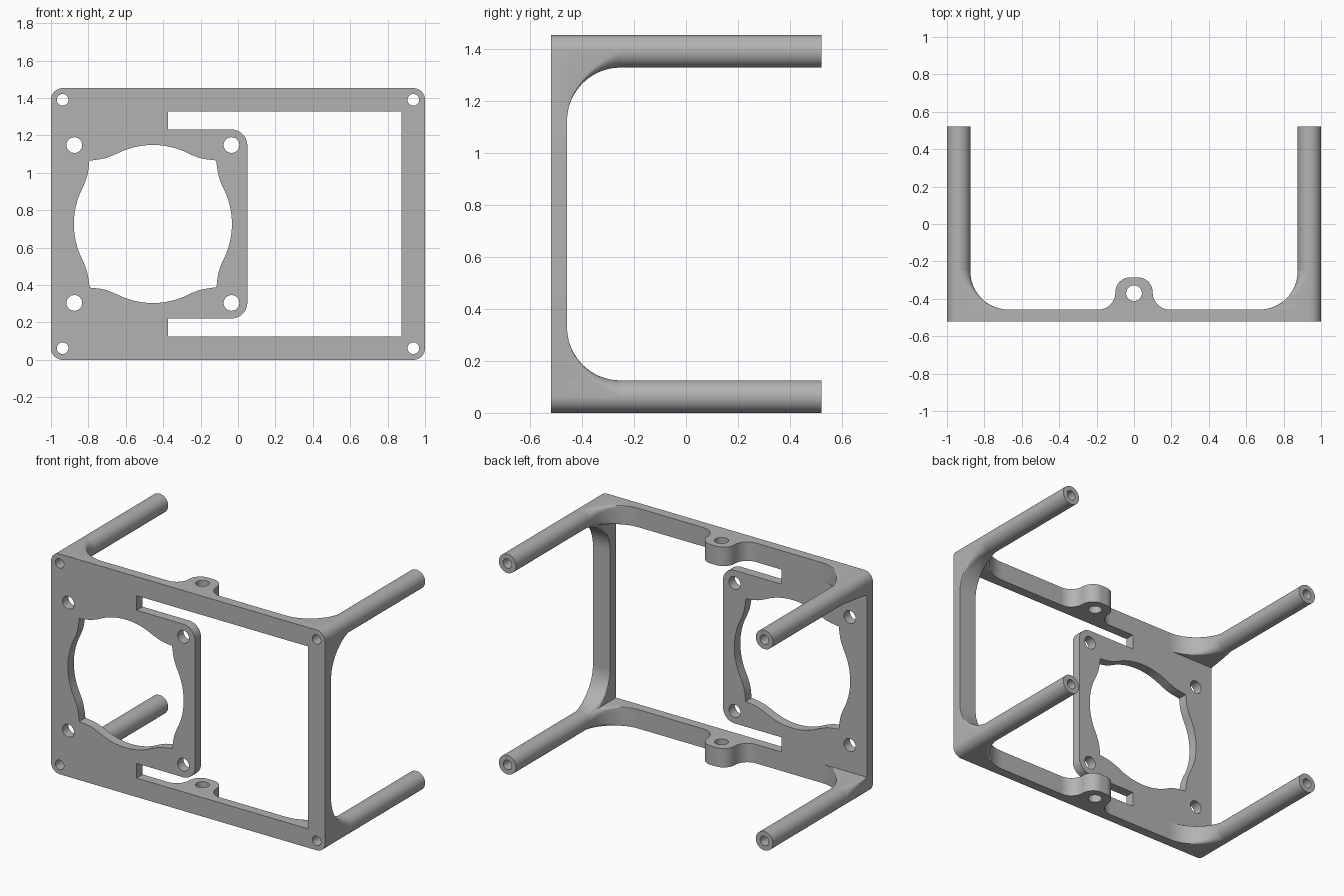
import bpy, bmesh
from math import sin, cos, pi, radians
from mathutils import Vector

if "Cube" in bpy.data.objects:
    bpy.data.objects.remove(bpy.data.objects["Cube"], do_unlink=True)

H = 0.0625                      # leg radius, also the plate thickness
TOP = 1.453                     # overall height
FRONT, BACK = -0.52, 0.522
FACE = FRONT + H                # rear face of the plate
R = 0.205                       # blend radius between legs and plate
BORE = 0.031

grey = bpy.data.materials.new("satin grey")
grey.use_nodes = True
grey.diffuse_color = (0.45, 0.45, 0.45, 1)
grey.node_tree.nodes["Principled BSDF"].inputs["Base Color"].default_value = (0.45, 0.45, 0.45, 1)


def arc(cx, cy, r, a0, a1, n=10):
    steps = [radians(a0 + (a1 - a0) * i / n) for i in range(n + 1)]
    return [(cx + r * cos(a), cy + r * sin(a)) for a in steps]


def circle(cx, cy, r, n=40):
    return arc(cx, cy, r, 0, 360, n)[:-1]


def finish(obj):
    """Weld, orient, smooth and colour a mesh object."""
    bm = bmesh.new()
    bm.from_mesh(obj.data)
    bmesh.ops.remove_doubles(bm, verts=bm.verts, dist=1e-5)
    bmesh.ops.recalc_face_normals(bm, faces=bm.faces)
    bm.to_mesh(obj.data)
    bm.free()
    obj.data.materials.clear()
    obj.data.materials.append(grey)
    obj.data.shade_smooth()
    obj.data.set_sharp_from_angle(angle=radians(30))


def new_object(name, data):
    obj = bpy.data.objects.new(name, data)
    bpy.context.collection.objects.link(obj)
    return obj


def baked(obj):
    bpy.context.view_layer.update()
    return bpy.data.meshes.new_from_object(obj.evaluated_get(bpy.context.evaluated_depsgraph_get()))


def extrude(name, loops, depth, location, upright=True):
    """Extrude an outline with holes; upright outlines lie in x-z."""
    curve = bpy.data.curves.new(name, "CURVE")
    curve.dimensions = "2D"
    curve.fill_mode = "BOTH"
    curve.extrude = depth / 2
    for loop in loops:
        spline = curve.splines.new("POLY")
        spline.points.add(len(loop) - 1)
        for point, (x, y) in zip(spline.points, loop):
            point.co = (x, y, 0, 1)
        spline.use_cyclic_u = True
    temp = new_object(name + "_outline", curve)
    mesh = baked(temp)
    bpy.data.objects.remove(temp)
    bpy.data.curves.remove(curve)
    obj = new_object(name, mesh)
    obj.location = location
    if upright:
        obj.rotation_euler.x = pi / 2
    finish(obj)
    return obj


def rounded_rect(x0, y0, x1, y1, radii):
    """Rounded rectangle, radii counter-clockwise from the lower left."""
    a, b, c, d = radii
    return (arc(x0 + a, y0 + a, a, 180, 270) + arc(x1 - b, y0 + b, b, 270, 360)
            + arc(x1 - c, y1 - c, c, 0, 90) + arc(x0 + d, y1 - d, d, 90, 180))


# Front plate with frame window, fan opening and screw holes
outer = rounded_rect(-1, 0, 1, TOP, [H] * 4)
mid = TOP / 2
r = 0.085
window = ([(-0.375, 0.125), (0.875, 0.125), (0.875, TOP - 0.125), (-0.375, TOP - 0.125),
           (-0.375, mid + 0.505)]
          + arc(0.05 - r, mid + 0.505 - r, r, 90, 0)
          + arc(0.05 - r, mid - 0.505 + r, r, 0, -90)
          + [(-0.375, mid - 0.505)])

FAN_X = -0.455
flank = [(0.338, 0.34), (0.29, 0.345), (0.25, 0.353), (0.205, 0.37)]
side = flank + arc(0, 0, 0.4225, 67, 113, 24) + [(-x, y) for x, y in reversed(flank[1:])]
opening = []
for k in range(4):
    c, s = round(cos(k * pi / 2)), round(sin(k * pi / 2))
    opening += [(FAN_X + x * c - y * s, mid + x * s + y * c) for x, y in side]

corners = [(sx * (1 - H), z) for sx in (-1, 1) for z in (H, TOP - H)]
holes = [circle(x, z, BORE) for x, z in corners]
holes += [circle(FAN_X + sx * 0.42, mid + sz * 0.422, 0.042) for sx in (-1, 1) for sz in (-1, 1)]
extrude("front_plate", [outer, window, opening] + holes, H, (0, FRONT + H / 2, 0))


def blend(name, cx, cz, along, across, bore):
    """Curved gusset that flares from a round leg into the plate."""
    bm = bmesh.new()
    rings = []
    steps = 20
    for i in range(steps + 1):
        t = i / steps
        reach = R * (1 - cos(t * pi / 2))
        y = FACE + R * (1 - sin(t * pi / 2))
        soft = H * max(0.01, (1 - t) ** 2)
        section = rounded_rect(-H, -H, H + reach, H, [H, soft, soft, soft])
        rings.append([bm.verts.new(Vector((cx, y, cz)) + along * u + across * v) for u, v in section])
    for a, b in zip(rings, rings[1:]):
        for j in range(len(a)):
            k = (j + 1) % len(a)
            bm.faces.new((a[j], a[k], b[k], b[j]))
    bm.faces.new(rings[0])
    bm.faces.new(rings[-1])
    bmesh.ops.recalc_face_normals(bm, faces=bm.faces)
    mesh = bpy.data.meshes.new(name)
    bm.to_mesh(mesh)
    bm.free()
    obj = new_object(name, mesh)
    cut = obj.modifiers.new("bore", "BOOLEAN")
    cut.operation = "DIFFERENCE"
    cut.solver = "EXACT"
    cut.object = bore
    result = baked(obj)
    obj.modifiers.clear()
    obj.data = result
    finish(obj)


# Hollow legs and the gussets at their roots
for x, z in corners:
    tag = ("left" if x > 0 else "right") + ("_top" if z > mid else "_bottom")
    length = BACK - FACE
    extrude("leg_" + tag, [circle(0, 0, H), circle(0, 0, BORE)], length, (x, FACE + length / 2, z))
    bore = extrude("bore_cutter", [circle(0, 0, BORE)], 3, (x, 0, z))
    bore.hide_render = True
    inward = Vector((-1 if x > 0 else 1, 0, 0))
    middle = Vector((0, 0, -1 if z > mid else 1))
    blend("rail_gusset_" + tag, x, z, inward, middle, bore)
    if x > 0:
        blend("post_gusset_" + tag, x, z, middle, inward, bore)
    bpy.data.objects.remove(bore)

# Mounting lugs behind the top and bottom rails
half = arc(0.19, FACE + 0.09, 0.09, 270, 180) + arc(0.02, -0.365, 0.08, 0, 90)
lug = half + [(-x, y) for x, y in reversed(half)]
for name, z in (("bottom_lug", H), ("top_lug", TOP - H)):
    extrude(name, [lug, circle(0, -0.37, 0.042)], 2 * H, (0, 0, z), upright=False)
